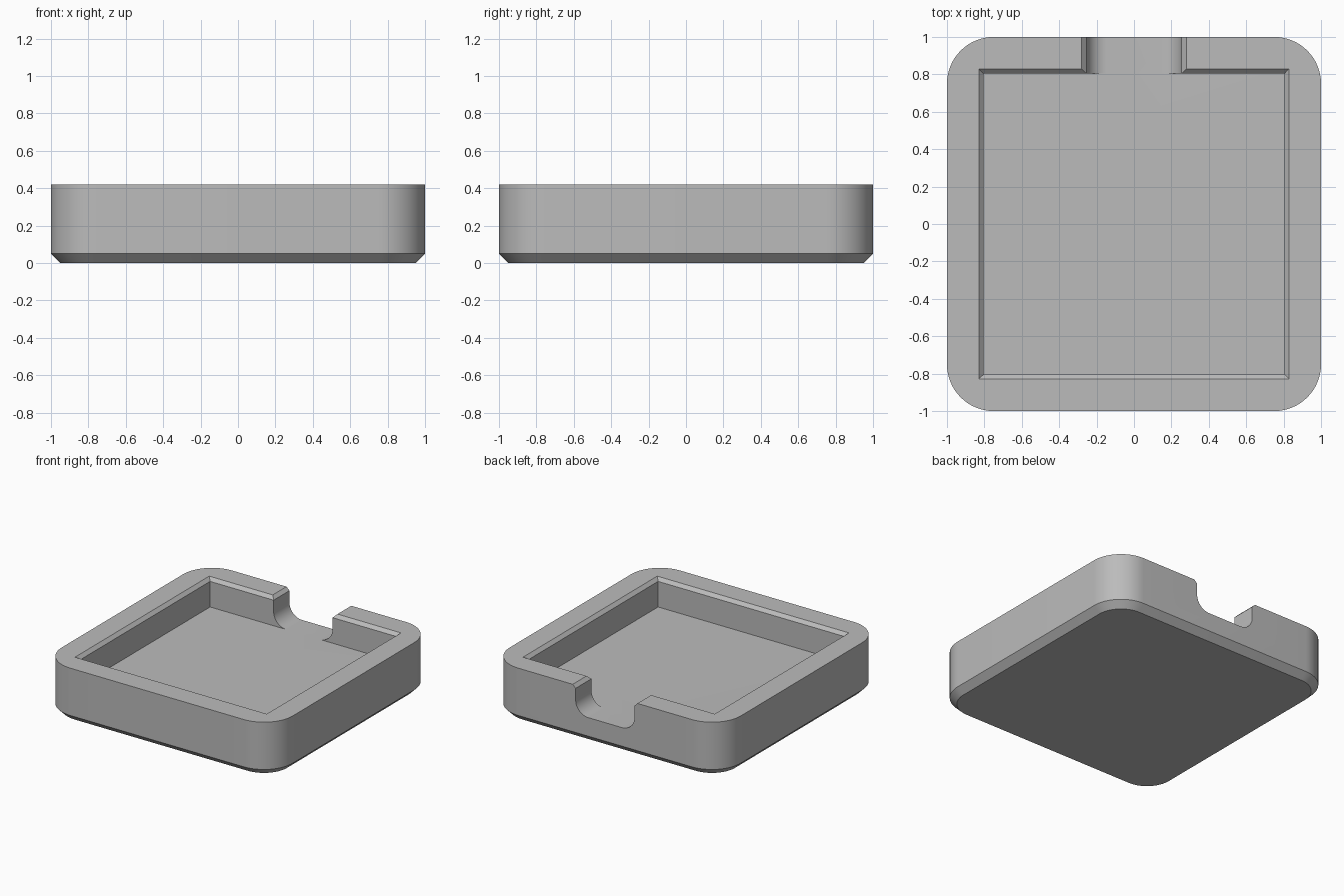
import bpy
import bmesh
import math

if "Cube" in bpy.data.objects:
    bpy.data.objects.remove(bpy.data.objects["Cube"], do_unlink=True)

HEIGHT = 0.42        # overall height
FLOOR = 0.195        # height of the recess floor
INNER = 0.805        # half width of the recess
NOTCH = 0.255        # half width of the notch
BEVEL = 0.025        # bevel round the upper inner edges
FOOT = 0.05          # chamfer under the tray
CORNER = 0.25        # outer corner radius
FILLET = 0.11        # notch floor radius

grey = bpy.data.materials.new("plain_grey")
grey.use_nodes = True
grey.diffuse_color = (0.5, 0.5, 0.5, 1)
grey.node_tree.nodes["Principled BSDF"].inputs["Base Color"].default_value = (0.5, 0.5, 0.5, 1)


def arc(cx, cy, radius, start, steps=16):
    """Points along a quarter circle, anticlockwise from start degrees."""
    angles = [math.radians(start + 90 * i / steps) for i in range(steps + 1)]
    return [(cx + radius * math.cos(a), cy + radius * math.sin(a)) for a in angles]


def loft(name, rings):
    """Solid joining rings with the same number of points."""
    bm = bmesh.new()
    loops = [[bm.verts.new(p) for p in ring] for ring in rings]
    n = len(loops[0])
    for low, high in zip(loops, loops[1:]):
        for i in range(n):
            j = (i + 1) % n
            bm.faces.new((low[i], low[j], high[j], high[i]))
    bm.faces.new(loops[0][::-1])
    bm.faces.new(loops[-1])
    bmesh.ops.recalc_face_normals(bm, faces=bm.faces)
    mesh = bpy.data.meshes.new(name)
    bm.to_mesh(mesh)
    bm.free()
    mesh.materials.append(grey)
    obj = bpy.data.objects.new(name, mesh)
    bpy.context.collection.objects.link(obj)
    return obj


def rounded_square(half, radius, z):
    c = half - radius
    corners = [(c, c, 0), (-c, c, 90), (-c, -c, 180), (c, -c, 270)]
    return [(x, y, z) for cx, cy, a in corners for x, y in arc(cx, cy, radius, a)]


def square(half, z):
    return [(sx * half, sy * half, z) for sx, sy in ((1, 1), (-1, 1), (-1, -1), (1, -1))]


# Tray body with rounded corners and a chamfered foot
tray = loft("tray", [rounded_square(1 - FOOT, CORNER - FOOT, 0),
                     rounded_square(1, CORNER, FOOT),
                     rounded_square(1, CORNER, HEIGHT)])

# Square recess, flaring at the rim and continuing above it
over = 0.1
recess = loft("recess_cutter", [square(INNER, FLOOR),
                                square(INNER, HEIGHT - BEVEL),
                                square(INNER + BEVEL + over, HEIGHT + over)])

# Round-bottomed notch through the back wall, with the same bevelled rim
right_half = arc(NOTCH - FILLET, FLOOR + FILLET, FILLET, 270)
right_half += [(NOTCH, HEIGHT - BEVEL), (NOTCH + BEVEL + over, HEIGHT + over)]
profile = right_half + [(-x, z) for x, z in reversed(right_half)]
notch = loft("notch_cutter", [[(x, y, z) for x, z in profile] for y in (0.6, 1.2)])

# Cut both openings and bake the result
for cutter in (recess, notch):
    cutter.hide_render = True
    cut = tray.modifiers.new(cutter.name, "BOOLEAN")
    cut.operation = "DIFFERENCE"
    cut.solver = "EXACT"
    cut.object = cutter

bpy.context.view_layer.update()
baked = bpy.data.meshes.new_from_object(tray.evaluated_get(bpy.context.evaluated_depsgraph_get()))
tray.modifiers.clear()
tray.data = baked
for cutter in (recess, notch):
    bpy.data.objects.remove(cutter, do_unlink=True)

# Smooth the curved walls, keep the edges crisp
bpy.ops.object.select_all(action="DESELECT")
tray.select_set(True)
bpy.context.view_layer.objects.active = tray
bpy.ops.object.shade_smooth_by_angle(angle=math.radians(25))
